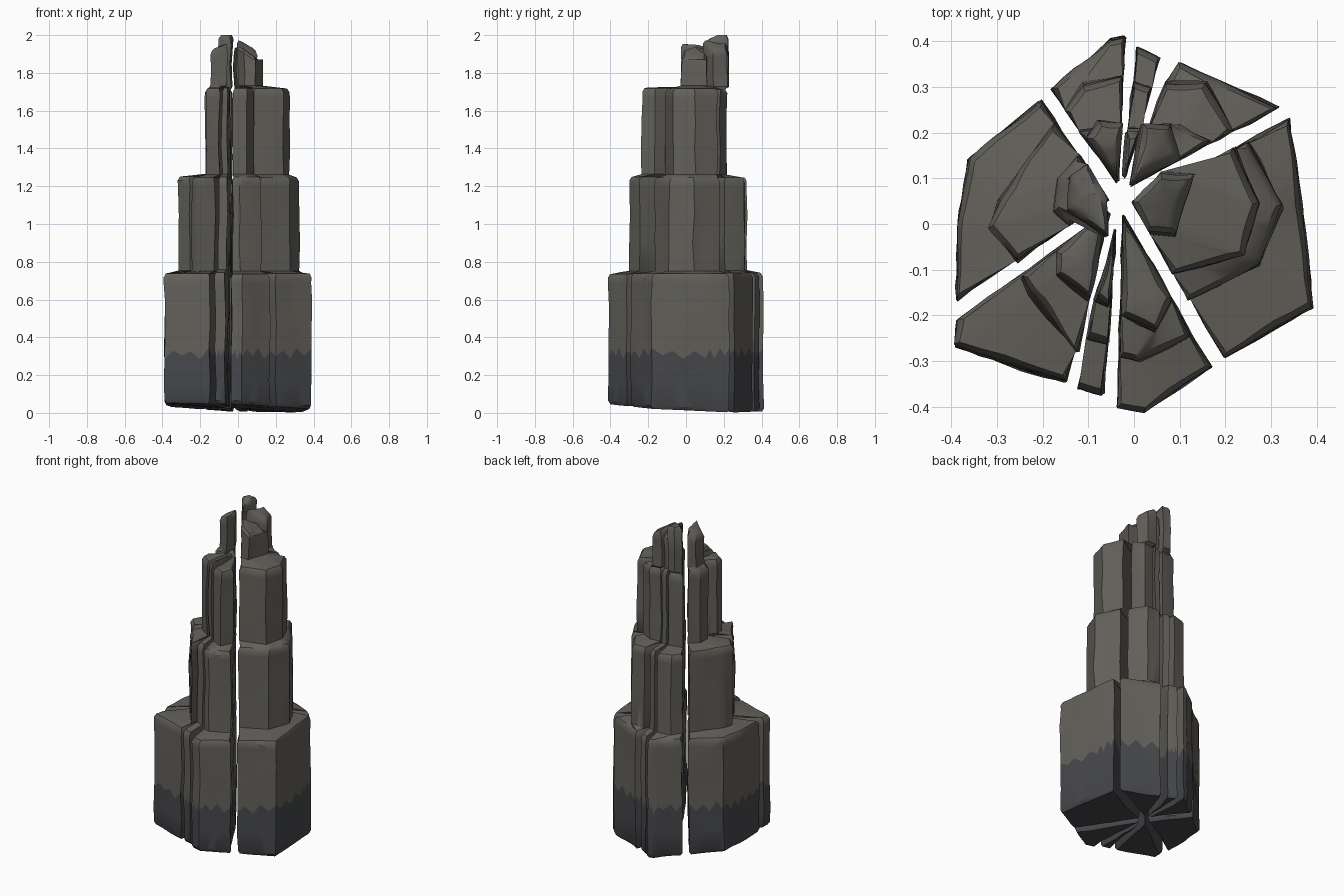
import bpy, bmesh, random
from mathutils import Vector, noise

if "Cube" in bpy.data.objects:
    bpy.data.objects.remove(bpy.data.objects["Cube"])

random.seed(4)
CORE = Vector((-0.03, 0.055))      # point where all the cracks meet
TIERS = [0.74, 1.245, 1.715]       # heights of the ledges
SEG = 5                            # points per outline edge


def material(name, rgb):
    m = bpy.data.materials.new(name)
    m.diffuse_color = (*rgb, 1)
    m.use_nodes = True
    m.node_tree.nodes["Principled BSDF"].inputs["Base Color"].default_value = m.diffuse_color
    return m


ROCK = material("rock", (0.125, 0.118, 0.102))
DAMP = material("damp_rock", (0.062, 0.064, 0.07))


def outline(apex, pts):
    # closed wedge outline, evenly subdivided along each edge
    c = [apex] + [Vector(p) for p in pts]
    return [c[i].lerp(c[(i + 1) % len(c)], k / SEG)
            for i in range(len(c)) for k in range(SEG)]


def inset(loop, d):
    mid = sum(loop, Vector((0, 0))) / len(loop)
    return [p + (mid - p).normalized() * min(d, (mid - p).length * 0.5) for p in loop]


def shard(name, gap, tiers, top=1.72, slope=(0, 0)):
    # one wedge of the spire, lofted upward through its stepped outlines
    mid = sum((Vector(p) for p in tiers[0]), Vector((0, 0))) / len(tiers[0])
    apex = CORE + (mid - CORE).normalized() * gap
    rings, zig = [], 0

    def ring(loop, z):
        rings.append([(p.x, p.y, z(p, i) if callable(z) else z) for i, p in enumerate(loop)])

    def floor(p, i):
        return 0.026 - 0.035 * p.x - 0.05 * p.y

    base = 0.0
    for t, pts in enumerate(tiers):
        loop = outline(apex, pts)
        last = t == len(tiers) - 1
        if t < 3:
            z1 = TIERS[t] + random.uniform(-0.006, 0.006)
        else:
            z1 = top
        if t == 0:
            ring(inset(loop, 0.012), floor)
            ring(loop, lambda p, i: floor(p, i) + 0.018)
            ring(loop, 0.17)
            zig = len(rings)
            ring(loop, lambda p, i: 0.315 + (0.02 if i % 2 else -0.02) + random.uniform(-0.012, 0.012))
            base = 0.36
        else:
            ring(loop, base + 0.015)
        lo = base + 0.015
        for k in (1, 2, 3):
            ring(loop, lo + (z1 - 0.05 - lo) * k / 3 - (0.05 if t == 3 else 0))

        def lid(p, i, z1=z1, t=t):
            if t < 3:
                return z1
            return min(2.0, z1 + slope[0] * (p.x - CORE.x) + slope[1] * (p.y - CORE.y))
        ring(loop, lambda p, i: lid(p, i) - 0.02)
        ring(inset(loop, 0.013), lid)
        if last:
            ring(inset(loop, 0.03), lambda p, i: min(2.0, lid(p, i) + 0.004))
        base = z1

    bm = bmesh.new()
    rows = []
    for r in rings:
        row = []
        for co in r:
            v = Vector(co)
            n = noise.noise_vector(Vector((v.x * 9, v.y * 9, v.z * 6))) * 0.009
            row.append(bm.verts.new((v.x + n.x, v.y + n.y, v.z)))
        rows.append(row)
    n = len(rows[0])
    for j in range(len(rows) - 1):
        for i in range(n):
            k = (i + 1) % n
            f = bm.faces.new((rows[j][i], rows[j][k], rows[j + 1][k], rows[j + 1][i]))
            f.material_index = 1 if j < zig else 0
    bm.faces.new(rows[-1])
    bm.faces.new(rows[0][::-1]).material_index = 1
    bmesh.ops.triangulate(bm, faces=[f for f in bm.faces if len(f.verts) > 4])
    bmesh.ops.recalc_face_normals(bm, faces=bm.faces)
    me = bpy.data.meshes.new(name)
    bm.to_mesh(me)
    bm.free()
    me.materials.append(ROCK)
    me.materials.append(DAMP)
    ob = bpy.data.objects.new(name, me)
    bpy.context.collection.objects.link(ob)
    bpy.ops.object.select_all(action='DESELECT')
    ob.select_set(True)
    bpy.context.view_layer.objects.active = ob
    bpy.ops.object.shade_smooth_by_angle(angle=0.6)


# tall shards: four tiers with a broken tip
shard("right_shard", 0.03, [
    [(.34, .23), (.36, .1), (.39, -.18), (.2, -.292)],
    [(.25, .18), (.325, .04), (.275, -.09), (.12, -.165)],
    [(.22, .165), (.275, .05), (.24, -.07), (.085, -.11)],
    [(.06, .115), (.13, .11), (.09, -.025), (.03, -.02)]], 1.97, (-0.75, 0))
shard("back_right_shard", 0.04, [
    [(.315, .255), (.1, .352), (.07, .31)],
    [(.215, .205), (.16, .31), (.07, .31)],
    [(.17, .18), (.1, .215), (.03, .205)],
    [(.1, .145), (.08, .215), (.02, .215)]], 1.99, (-0.6, 0))
shard("back_sliver", 0.05, [
    [(.055, .36), (.008, .385)],
    [(.037, .3), (0, .31)],
    [(.018, .21), (-.014, .21)],
    [(.012, .2), (-.014, .2)]], 1.93)
shard("back_left_shard", 0.04, [
    [(-.02, .41), (-.05, .405), (-.18, .295)],
    [(-.025, .32), (-.11, .305), (-.15, .25)],
    [(-.03, .215), (-.085, .205), (-.12, .2)],
    [(-.03, .222), (-.08, .23), (-.105, .19)]], 1.95, (0, 0.4))
shard("left_shard", 0.03, [
    [(-.205, .27), (-.36, .145), (-.387, 0), (-.387, -.165)],
    [(-.175, .22), (-.295, .05), (-.315, -.01), (-.255, -.08)],
    [(-.12, .15), (-.165, .1), (-.172, .03), (-.14, -.005)],
    [(-.1, .13), (-.14, .1), (-.145, .03), (-.06, -.03)]], 1.97, (0.5, 0))

# front shards: three tiers, flat topped
shard("front_left_shard", 0.04, [
    [(-.385, -.21), (-.39, -.27), (-.15, -.345)],
    [(-.245, -.115), (-.23, -.15), (-.125, -.28)],
    [(-.17, -.06), (-.17, -.11), (-.1, -.165)]])
shard("front_sliver", 0.07, [
    [(-.12, -.36), (-.068, -.372)],
    [(-.105, -.25), (-.06, -.26)],
    [(-.085, -.165), (-.055, -.18)]])
shard("front_shard", 0.04, [
    [(-.035, -.4), (.02, -.412), (.17, -.315)],
    [(-.03, -.29), (.01, -.3), (.125, -.245)],
    [(-.027, -.2), (.045, -.235), (.085, -.165)]])
